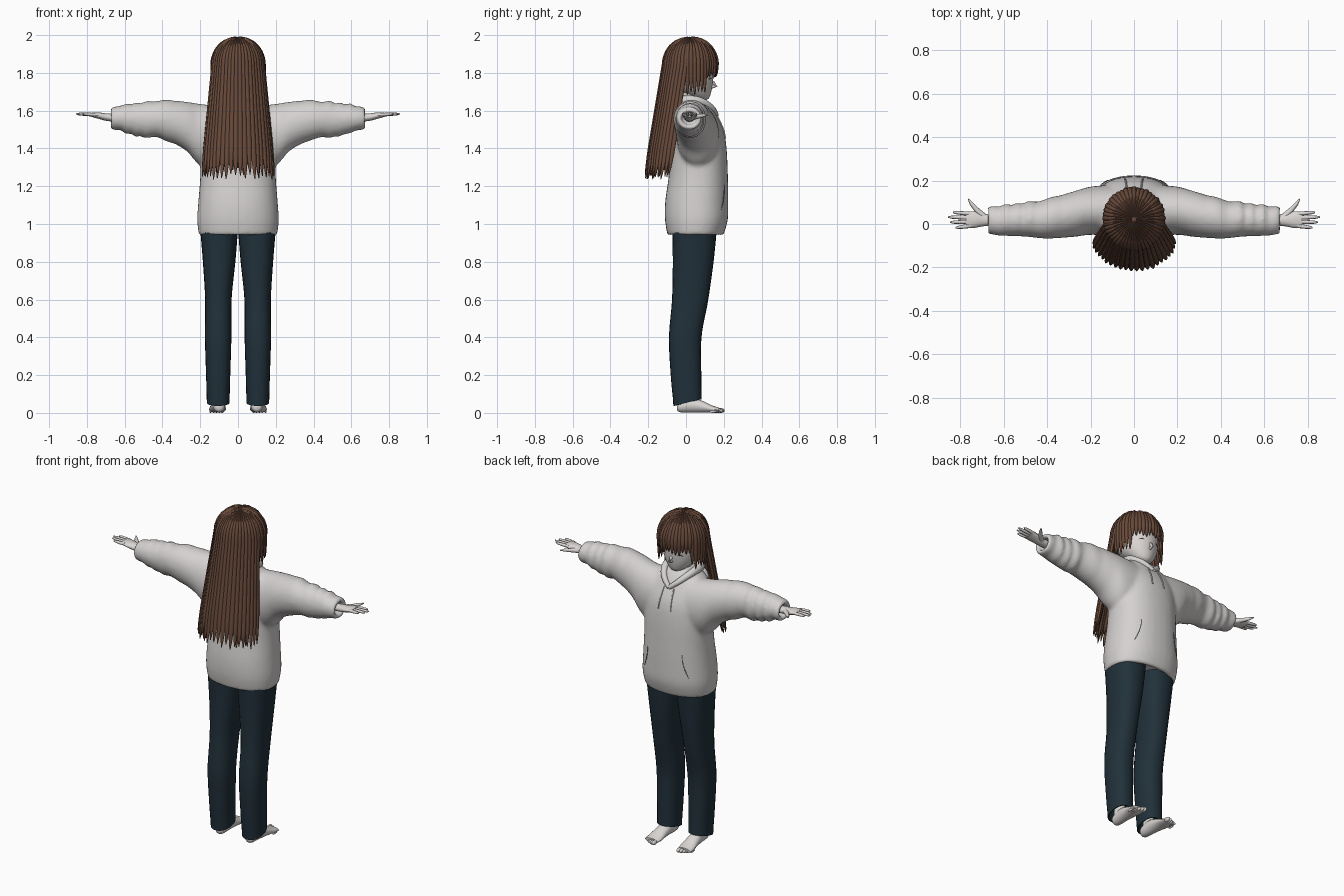
import bpy, bmesh, random
from math import sin, cos, pi, radians, copysign
from mathutils import Vector as V
from mathutils.bvhtree import BVHTree

random.seed(4)
cube = bpy.data.objects.get("Cube")
if cube:
    bpy.data.objects.remove(cube)

def material(name, rgb):
    m = bpy.data.materials.new(name)
    m.use_nodes = True
    m.diffuse_color = (*rgb, 1)
    m.node_tree.nodes["Principled BSDF"].inputs["Base Color"].default_value = (*rgb, 1)
    return m

HAIR = material("brown hair", (0.135, 0.066, 0.042))
CLOTH = material("pale grey fleece", (0.66, 0.64, 0.63))
SKIN = material("pale skin", (0.70, 0.67, 0.655))
DENIM = material("dark navy denim", (0.015, 0.03, 0.042))
LINE = material("grey seam", (0.2, 0.19, 0.19))

def resample(keys, n):
    """Smooth curve through tuples of numbers."""
    out = []
    for i in range(n + 1):
        f = i / n * (len(keys) - 1)
        k = min(int(f), len(keys) - 2)
        t = f - k
        p = [keys[max(0, min(len(keys) - 1, k + d))] for d in (-1, 0, 1, 2)]
        out.append(tuple(b + 0.5 * t * (c - a + t * (2*a - 5*b + 4*c - d + t * (3*(b - c) + d - a)))
                         for a, b, c, d in zip(*p)))
    return out

def loft(bm, sections, sides=20, power=2.0):
    """Closed skin over sections given as centre and two half axes."""
    rings = []
    for c, a, b in sections:
        ring = []
        for i in range(sides):
            t = 2 * pi * i / sides
            u, w = (copysign(abs(q) ** (2 / power), q) for q in (cos(t), sin(t)))
            ring.append(bm.verts.new(V(c) + V(a) * u + V(b) * w))
        rings.append(ring)
    for r, s in zip(rings, rings[1:]):
        for i in range(sides):
            j = (i + 1) % sides
            bm.faces.new((r[i], r[j], s[j], s[i]))
    bm.faces.new(rings[0][::-1])
    bm.faces.new(rings[-1])

def upright(keys):
    """Sections stacked in z from x, y, z, half width, half depth."""
    return [((x, y, z), (rx, 0, 0), (0, ry, 0)) for x, y, z, rx, ry in keys]

def tube(bm, points, radii, sides=8):
    pts = [V(p) for p in points]
    secs = []
    for i, p in enumerate(pts):
        d = (pts[min(i + 1, len(pts) - 1)] - pts[max(i - 1, 0)]).normalized()
        a = d.cross(V((0, 0, 1)) if abs(d.z) < 0.9 else V((0, 1, 0))).normalized()
        secs.append((p, a * radii[i], d.cross(a) * radii[i]))
    loft(bm, secs, sides)

def ball(bm, centre, scale):
    for w in bmesh.ops.create_uvsphere(bm, u_segments=20, v_segments=12, radius=1)["verts"]:
        w.co = V(centre) + w.co * V(scale)

def finish(name, bm, mat, mirror=False, angle=50):
    bmesh.ops.recalc_face_normals(bm, faces=bm.faces)
    me = bpy.data.meshes.new(name)
    bm.to_mesh(me)
    bm.free()
    me.materials.append(mat)
    ob = bpy.data.objects.new(name, me)
    bpy.context.collection.objects.link(ob)
    bpy.ops.object.select_all(action='DESELECT')
    ob.select_set(True)
    bpy.context.view_layer.objects.active = ob
    bpy.ops.object.shade_smooth_by_angle(angle=radians(angle))
    if mirror:
        ob.modifiers.new("mirror", 'MIRROR').use_mirror_merge = False
    return ob

# Hoodie: torso and wrinkled sleeves fused into one skin
bm = bmesh.new()
torso = resample([(0, .05, .94, .207, .148), (0, .055, 1.02, .216, .166), (0, .057, 1.12, .210, .167),
                  (0, .065, 1.25, .200, .157), (0, .068, 1.4, .197, .147), (0, .06, 1.5, .19, .138),
                  (0, .043, 1.59, .165, .11), (0, .035, 1.64, .11, .085), (0, .03, 1.665, .06, .06)], 32)
inside = [(0, .05, 1.0, .17, .115), (0, .05, .94, .185, .127)]
loft(bm, upright(inside + torso), 36, 2.25)
sleeve = resample([(.04, .06, 1.46, .12, .16), (.19, .062, 1.47, .112, .165), (.28, .045, 1.52, .105, .128),
                   (.4, .025, 1.552, .092, .104), (.52, .02, 1.552, .077, .09),
                   (.62, .016, 1.56, .07, .07), (.675, .018, 1.558, .062, .056)], 48)
sleeve += [(.675, .018, 1.558, .044, .038), (.63, .018, 1.56, .04, .036)]
for side in (-1, 1):
    secs = []
    for x, y, z, ry, rz in sleeve:
        fold = 0.006 * sin(x * 85 + 2 * sin(x * 23)) * max(0, min(1, (x - .3) / .15, (.67 - x) / .05))
        secs.append(((side * x, y + fold * .6, z), (0, ry + fold * .5, 0), (fold * 1.5, 0, rz + fold)))
    loft(bm, secs, 28)
hoodie = finish("hoodie", bm, CLOTH, angle=80)
mod = hoodie.modifiers.new("fuse", 'REMESH')
mod.mode, mod.voxel_size, mod.use_smooth_shade = 'VOXEL', 0.011, True
mod = hoodie.modifiers.new("soften", 'SMOOTH')
mod.factor, mod.iterations = 0.5, 7
tree = BVHTree.FromObject(hoodie, bpy.context.evaluated_depsgraph_get())

def on_front(x, z, lift=0.001):
    return (x, tree.ray_cast(V((x, 1, z)), V((0, -1, 0)))[0].y + lift, z)

# Hood: folded collar around the neck with a pouch behind
bm = bmesh.new()
half = resample([(0, .162, 1.575), (.05, .135, 1.615), (.088, .07, 1.652), (.085, -.01, 1.655),
                 (.045, -.062, 1.64), (0, -.075, 1.635)], 14)
path = half + [(-x, y, z) for x, y, z in half[-2::-1]]
tube(bm, path, [.012 + .016 * sin(pi * i / (len(path) - 1)) for i in range(len(path))], 12)
ball(bm, (0, -.06, 1.57), (.11, .045, .085))
finish("hood", bm, CLOTH, angle=80)

# Drawstrings and pocket slits laid on the hoodie
bm = bmesh.new()
tube(bm, [on_front(.033 + .002 * i, 1.575 - .03 * i, .003) for i in range(5)], [.004] * 5, 6)
finish("drawstrings", bm, CLOTH, True)
bm = bmesh.new()
tube(bm, [on_front(.115 + .0014 * i * i, 1.21 - .028 * i) for i in range(6)],
     [.001, .002, .0025, .0025, .002, .001], 6)
finish("pocket_slits", bm, LINE, True)

# Trousers with hollow, slanted hems
bm = bmesh.new()
leg = resample([(.105, .008, .055, .06, .075), (.105, 0, .2, .064, .081), (.105, -.004, .4, .07, .086),
                (.104, .022, .6, .07, .096), (.1, .038, .8, .086, .108), (.1, .045, .97, .1, .118)], 28)
hem = [(.105, .008, .1, .04, .05), (.105, .008, .055, .054, .069)]
loft(bm, [(c, a, (0, b[1], .018 if c[2] < .06 else 0)) for c, a, b in upright(hem + leg)], 24, 2.3)
finish("trouser_legs", bm, DENIM, True)

# Bare feet with ankles and toes
bm = bmesh.new()
foot = resample([(-.048, .03, .014, .016), (-.03, .034, .03, .031), (.03, .041, .035, .04),
                 (.09, .032, .04, .031), (.14, .02, .045, .019), (.175, .015, .042, .013)], 18)
loft(bm, [((.1 + .06 * max(0, y), y, z), (rx, 0, 0), (0, 0, rz)) for y, z, rx, rz in foot], 18)
loft(bm, upright([(.102, -.003, .03, .03, .038), (.104, 0, .08, .027, .034), (.104, 0, .16, .03, .036)]), 16)
for i in range(5):
    r = .013 - .0015 * i
    ball(bm, (.083 + .0155 * i, .184 - .0025 * i * i, r), (r * .85, .021, r))
finish("feet", bm, SKIN, True)

# Hands: palm, four fingers and thumb
bm = bmesh.new()
palm = resample([(.61, .018, 1.56, .026, .021), (.69, .018, 1.565, .028, .02),
                 (.735, .02, 1.573, .038, .017), (.775, .019, 1.578, .038, .011)], 12)
loft(bm, [((x, y, z), (0, ry, 0), (0, 0, rz)) for x, y, z, ry, rz in palm], 16)
for y0, x1, y1 in ((.047, .835, .054), (.029, .857, .032), (.01, .848, .008), (-.009, .822, -.017)):
    a, b = V((.755, y0, 1.578)), V((x1, y1, 1.583))
    tube(bm, [a.lerp(b, t) for t in (0, .5, .85, 1)], [.0095, .009, .007, .003])
tube(bm, [(.69, .03, 1.565), (.725, .065, 1.57), (.748, .092, 1.575), (.764, .115, 1.578)],
     [.017, .012, .009, .003])
finish("hands", bm, SKIN, True)

# Head with nose and neck
bm = bmesh.new()
loft(bm, upright(resample([(0, .09, 1.657, .018, .02), (0, .075, 1.672, .05, .05), (0, .045, 1.72, .092, .093),
                           (0, .025, 1.78, .113, .12), (0, .018, 1.85, .118, .125),
                           (0, .015, 1.92, .095, .1), (0, .015, 1.96, .04, .045)], 20)), 28)
tube(bm, [(0, .128, 1.765), (0, .146, 1.745), (0, .163, 1.733), (0, .13, 1.722)], [.004, .009, .006, .009])
loft(bm, upright([(0, .02, 1.56, .056, .056), (0, .025, 1.64, .047, .047), (0, .03, 1.74, .05, .05)]), 18)
finish("head", bm, SKIN)

# Lash lines
bm = bmesh.new()
tube(bm, [(.028, .137, 1.764), (.05, .131, 1.772), (.073, .113, 1.764)], [.001, .004, .001], 6)
finish("lashes", bm, HAIR, True)

# Hair: tapered locks run from the crown over the dome and hang down
DOME = .23

def hair_point(ang, u, flare, inset):
    phi = min(u / DOME, 1) * pi / 2
    drop = max(0, u - DOME)
    s = drop / .6 * flare
    x = (.142 + .06 * s - inset) * sin(ang) * sin(phi)
    y = .022 - .09 * s + (.146 + .01 * s - inset) * cos(ang) * sin(phi)
    return V((x, y, 1.842 + (.15 - inset) * cos(phi) - drop))

def locks(bm, start, end, count, tip, jitter, flare, inset=.006, tail=.13):
    step = radians(end - start) / count
    for i in range(count):
        ang = radians(start) + step * (i + .5)
        total = DOME + 1.842 - tip + random.uniform(-jitter, jitter)
        depth = inset + random.uniform(-.003, .003)
        secs = []
        for k in range(23):
            u = .012 + (total - .012) * k / 22
            across = hair_point(ang + .02, u, flare, depth) - hair_point(ang - .02, u, flare, depth)
            along = hair_point(ang, u + .004, flare, depth) - hair_point(ang, u - .004, flare, depth)
            taper = max(0, min(1, (total - u) / tail)) ** .6
            wide = across / .04 * step * .64 * (.12 + .88 * taper)
            thick = across.cross(along).normalized() * .010 * (.2 + .8 * taper) * min(1, .35 + u / .15)
            secs.append((hair_point(ang, u, flare, depth), wide, thick))
        loft(bm, secs, 8)

bm = bmesh.new()
locks(bm, -54, 54, 13, 1.785, .012, 0, tail=.06)
finish("fringe", bm, HAIR)
bm = bmesh.new()
for start in (52, -100):
    locks(bm, start, start + 48, 6, 1.70, .02, 0, tail=.09)
finish("side_locks", bm, HAIR)
bm = bmesh.new()
locks(bm, 96, 264, 22, 1.25, .015, 1)
locks(bm, 100, 260, 17, 1.27, .03, 1, .022)
finish("long_back_hair", bm, HAIR)
bm = bmesh.new()
ball(bm, (0, .022, 1.842), (.134, .138, .146))
bmesh.ops.bisect_plane(bm, geom=bm.verts[:] + bm.edges[:] + bm.faces[:], plane_co=(0, 0, 1.815),
                       plane_no=(0, 0, -1), clear_outer=True)
finish("hair_cap", bm, HAIR)
